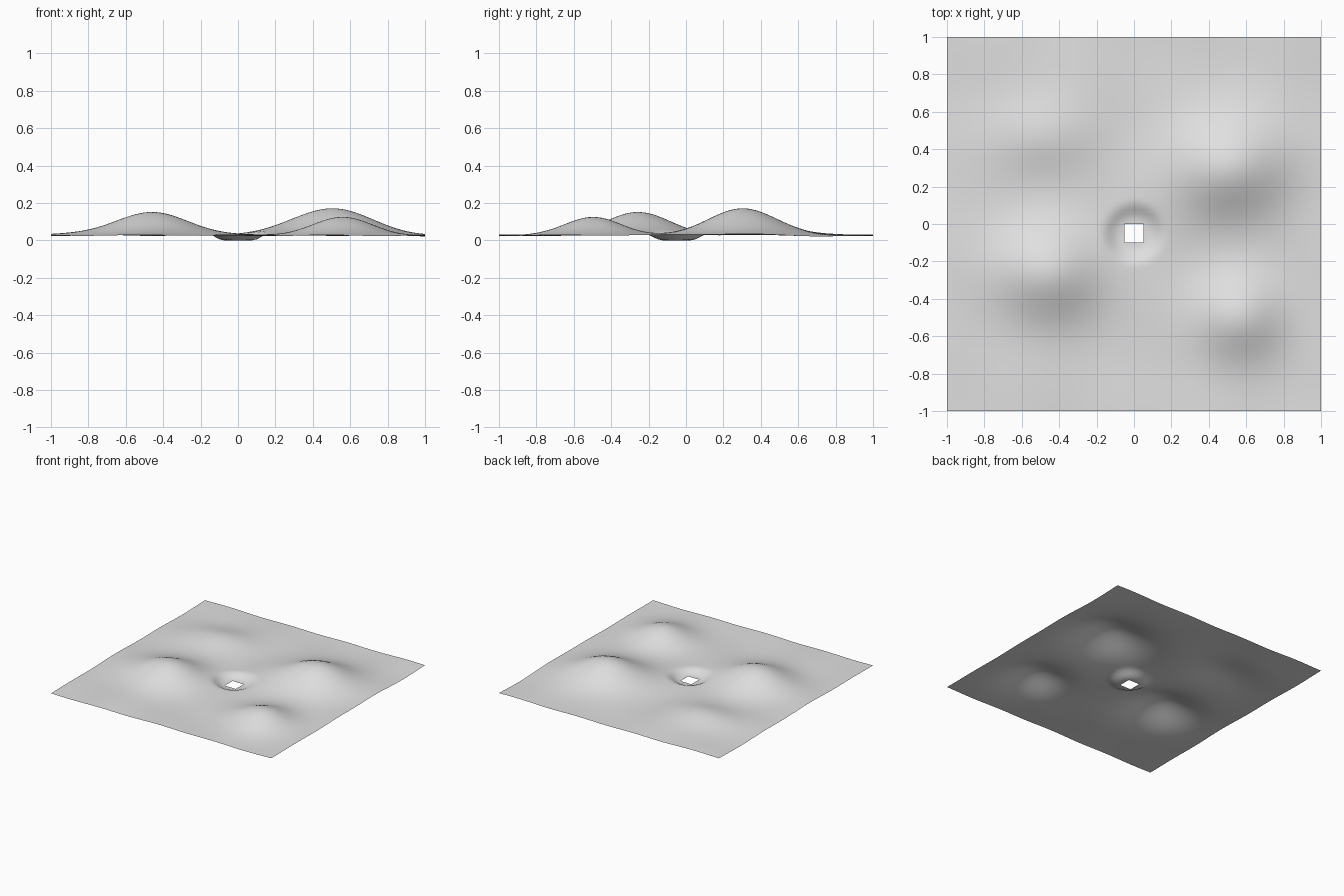
import bpy, bmesh, math

if "Cube" in bpy.data.objects:
    bpy.data.objects.remove(bpy.data.objects["Cube"])

# Hills: x, y, height, spread in x, spread in y
HILLS = [
    (0.50, 0.30, 0.148, 0.21, 0.18),
    (-0.46, -0.25, 0.122, 0.20, 0.175),
    (0.56, -0.49, 0.093, 0.16, 0.15),
    (-0.50, 0.48, 0.050, 0.19, 0.14),
]
PIT = (0.0, -0.05)          # centre of the sunken pit
FLOOR_R, RIM_R = 0.075, 0.175
CELLS = 80


def ground(x, y):
    # gentle rolling base plus hills
    z = 0.027 + 0.003 * math.sin(6.5 * x + 1.0) * math.cos(5 * y)
    z += 0.002 * math.sin(11 * y + 3 * x) + 0.002 * math.sin(12 * x - 2 * y)
    for hx, hy, h, sx, sy in HILLS:
        z += h * math.exp(-0.5 * (((x - hx) / sx) ** 2 + ((y - hy) / sy) ** 2))
    # blend down to the pit floor
    r = math.hypot(x - PIT[0], y - PIT[1])
    t = min(max((r - FLOOR_R) / (RIM_R - FLOOR_R), 0), 1)
    return z * t * t * (3 - 2 * t)


# Terrain sheet
bm = bmesh.new()
bmesh.ops.create_grid(bm, x_segments=CELLS, y_segments=CELLS, size=1.0)

# Square opening in the pit floor
hole = []
for f in bm.faces:
    c = f.calc_center_median()
    if abs(c.x - PIT[0]) < 0.05 and abs(c.y - PIT[1]) < 0.05:
        hole.append(f)
bmesh.ops.delete(bm, geom=hole, context='FACES')

for v in bm.verts:
    v.co.z = ground(v.co.x, v.co.y)
for f in bm.faces:
    f.smooth = True

mesh = bpy.data.meshes.new("terrain")
bm.to_mesh(mesh)
bm.free()
terrain = bpy.data.objects.new("terrain", mesh)
bpy.context.collection.objects.link(terrain)

grey = bpy.data.materials.new("light grey")
grey.diffuse_color = (0.75, 0.75, 0.75, 1)
grey.use_nodes = True
grey.node_tree.nodes["Principled BSDF"].inputs["Base Color"].default_value = grey.diffuse_color
mesh.materials.append(grey)
